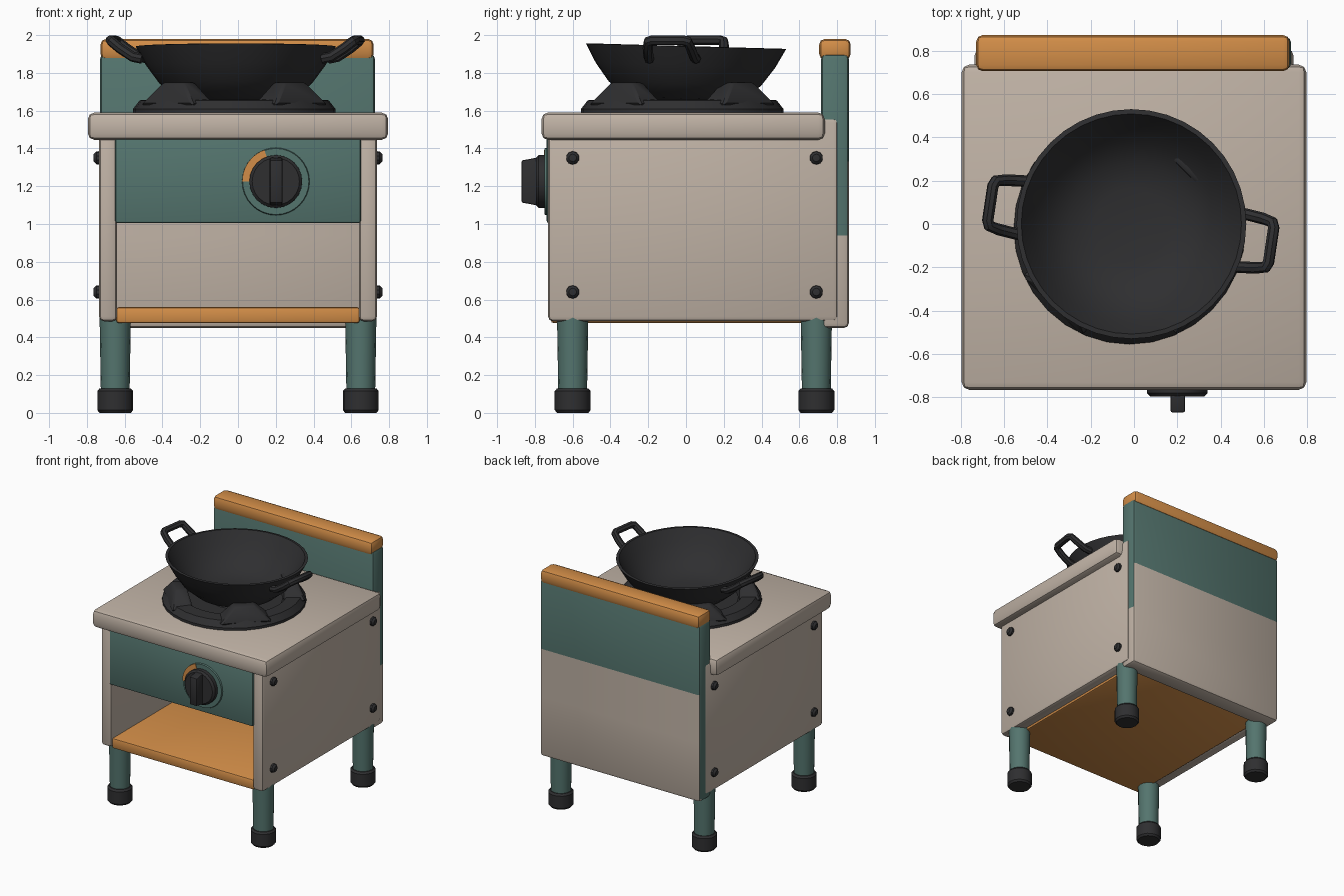
import bpy, bmesh, math
from mathutils import Matrix, Vector

if "Cube" in bpy.data.objects:
    bpy.data.objects.remove(bpy.data.objects["Cube"])


def material(name, rgb):
    m = bpy.data.materials.new(name)
    m.diffuse_color = (*rgb, 1)
    m.use_nodes = True
    m.node_tree.nodes["Principled BSDF"].inputs["Base Color"].default_value = m.diffuse_color
    return m


BEIGE = material("warm_beige", (0.53, 0.45, 0.38))
TEAL = material("muted_teal", (0.088, 0.176, 0.155))
ORANGE = material("wood_orange", (0.65, 0.27, 0.065))
BLACK = material("cast_black", (0.028, 0.028, 0.03))


def finish(name, bm, mats, smooth=35):
    bmesh.ops.recalc_face_normals(bm, faces=bm.faces)
    me = bpy.data.meshes.new(name)
    bm.to_mesh(me)
    bm.free()
    for m in mats:
        me.materials.append(m)
    ob = bpy.data.objects.new(name, me)
    bpy.context.collection.objects.link(ob)
    bpy.ops.object.select_all(action='DESELECT')
    bpy.context.view_layer.objects.active = ob
    ob.select_set(True)
    bpy.ops.object.shade_smooth_by_angle(angle=math.radians(smooth))
    return ob


def box_bm(lo, hi, bevel=0.02, segs=2):
    bm = bmesh.new()
    bmesh.ops.create_cube(bm, size=1)
    for v in bm.verts:
        v.co = Vector(lo[i] if v.co[i] < 0 else hi[i] for i in range(3))
    if bevel:
        bmesh.ops.bevel(bm, geom=bm.edges[:], offset=bevel, segments=segs,
                        profile=0.5, affect='EDGES')
    return bm


def box(name, lo, hi, mat, bevel=0.02):
    return finish(name, box_bm(lo, hi, bevel), [mat])


def lathe(name, profile, mat, sides=24, matrix=Matrix(), closed=False):
    """Revolve (radius, height) points about z, then place with matrix."""
    bm = bmesh.new()
    vs = [bm.verts.new((r, 0, z)) for r, z in profile]
    pairs = list(zip(vs, vs[1:])) + ([(vs[-1], vs[0])] if closed else [])
    es = [bm.edges.new(p) for p in pairs]
    bmesh.ops.spin(bm, geom=vs + es, cent=(0, 0, 0), axis=(0, 0, 1),
                   angle=2 * math.pi, steps=sides, use_merge=True)
    bmesh.ops.remove_doubles(bm, verts=bm.verts, dist=1e-5)
    bmesh.ops.transform(bm, matrix=matrix, verts=bm.verts)
    return finish(name, bm, [mat])


# Body: counter, side walls, shelf and control panel
box("countertop", (-0.795, -0.765, 1.445), (0.795, 0.735, 1.59), BEIGE, 0.035)
for s, side in ((-1, "left"), (1, "right")):
    x = sorted((s * 0.64, s * 0.735))
    box(side + "_wall", (x[0], -0.73, 0.485), (x[1], 0.805, 1.56), BEIGE, 0.025)
box("shelf", (-0.645, -0.715, 0.475), (0.645, 0.76, 0.56), ORANGE, 0.015)
box("control_panel", (-0.65, -0.738, 1.005), (0.65, -0.62, 1.46), TEAL, 0.012)

# Back panel: teal above, beige below, teal strips down the ends
bm = box_bm((-0.73, 0.715, 0.45), (0.725, 0.862, 1.9), 0.025)
for z in (0.94, 1.33):
    bmesh.ops.bisect_plane(bm, geom=bm.verts[:] + bm.edges[:] + bm.faces[:],
                           plane_co=(0, 0, z), plane_no=(0, 0, 1))
bm.normal_update()
for f in bm.faces:
    z, nx = f.calc_center_median().z, f.normal.x
    f.material_index = int(z > 1.33 or nx < -0.9 or (nx > 0.9 and z > 0.94))
finish("back_panel", bm, [BEIGE, TEAL])
box("back_rail", (-0.728, 0.705, 1.87), (0.718, 0.872, 1.98), ORANGE, 0.03)

# Legs, feet and side bolts
for s, side in ((-1, "left"), (1, "right")):
    for y, end in ((-0.6, "front"), (0.69, "rear")):
        at = Matrix.Translation((s * 0.65, y, 0))
        lathe(f"{end}_{side}_leg", [(0, 0.1), (0.076, 0.1), (0.083, 0.52), (0, 0.52)],
              TEAL, 16, at)
        lathe(f"{end}_{side}_foot", [(0, 0), (0.083, 0), (0.095, 0.015), (0.095, 0.115),
                                     (0.083, 0.13), (0, 0.13)], BLACK, 16, at)
        for z, level in ((1.35, "upper"), (0.64, "lower")):
            m = (Matrix.Translation((s * 0.73, y, z))
                 @ Matrix.Rotation(s * math.pi / 2, 4, 'Y'))
            lathe(f"{level}_{end}_{side}_bolt",
                  [(0, 0), (0.036, 0), (0.034, 0.02), (0.02, 0.034), (0, 0.036)],
                  BLACK, 10, m)

# Control knob with its backing disc, grip and dial mark
KNOB = Matrix.Translation((0.2, -0.735, 1.225)) @ Matrix.Rotation(math.pi / 2, 4, 'X')
lathe("knob_backplate", [(0, 0), (0.18, 0), (0.175, 0.014), (0, 0.014)], TEAL, 32, KNOB)
lathe("knob", [(0, 0.01), (0.14, 0.01), (0.14, 0.045), (0.125, 0.06), (0, 0.06)],
      BLACK, 24, KNOB)
bm = box_bm((0.168, -0.87, 1.095), (0.236, -0.76, 1.355), 0.01)
for v in bm.verts:
    if v.co.y < -0.83:
        v.co.z = 1.225 + (v.co.z - 1.225) * 0.87
finish("knob_grip", bm, [BLACK])
bm = bmesh.new()
rows = []
for i in range(11):
    a = math.radians(110 + 7 * i)
    rows.append([bm.verts.new(KNOB @ Vector((r * math.cos(a), r * math.sin(a), h)))
                 for r, h in ((0.138, 0.008), (0.178, 0.008), (0.178, 0.018), (0.138, 0.018))])
for a, b in zip(rows, rows[1:]):
    for k in range(4):
        bm.faces.new((a[k], a[k - 1], b[k - 1], b[k]))
bm.faces.new(rows[0])
bm.faces.new(rows[-1])
finish("dial_mark", bm, [ORANGE])

# Burner ring, inner burner head and four wok supports
CENTRE = Matrix.Translation((-0.02, -0.02, 0))
lathe("burner_ring", [(0, 1.58), (0.535, 1.58), (0.535, 1.61), (0.5, 1.655),
                      (0.4, 1.66), (0.36, 1.61), (0, 1.61)], BLACK, 32, CENTRE)
lathe("burner_head", [(0, 1.6), (0.2, 1.6), (0.17, 1.63), (0, 1.63)], BLACK, 20, CENTRE)
for i in range(4):
    bm = bmesh.new()
    bmesh.ops.create_cube(bm, size=1)
    for v in bm.verts:
        top = v.co.z > 0
        r = (0.46 if top else 0.51) if v.co.x > 0 else (0.37 if top else 0.34)
        v.co = (r, math.copysign(0.08 if top else 0.2, v.co.y), 1.75 if top else 1.63)
    bmesh.ops.bevel(bm, geom=bm.edges[:], offset=0.012, segments=1, affect='EDGES')
    turn = CENTRE @ Matrix.Rotation(math.pi / 4 + i * math.pi / 2, 4, 'Z')
    bmesh.ops.transform(bm, matrix=turn, verts=bm.verts)
    finish(f"wok_support_{i + 1}", bm, [BLACK])

# Wok bowl, tipped slightly to the back
tilt = (Matrix.Translation((-0.012, 0, 1.937)) @ Matrix.Rotation(-0.028, 4, 'X')
        @ Matrix.Translation((0, 0, -1.937)))
lathe("wok_bowl", [(0, 1.635), (0.2, 1.64), (0.31, 1.665), (0.405, 1.745), (0.475, 1.84),
                   (0.53, 1.94), (0.508, 1.942), (0.455, 1.85), (0.385, 1.765),
                   (0.29, 1.69), (0.17, 1.663), (0, 1.658)], BLACK, 40, tilt)

# Wok handles
for base, side in ((180, "left"), (0, "right")):
    m = Matrix.Translation((-0.015, 0, 0)) @ Matrix.Rotation(math.radians(base - 8.5), 4, 'Z')
    half = [(0.48, 0.125, 1.875), (0.53, 0.122, 1.885), (0.6, 0.115, 1.93),
            (0.645, 0.105, 1.966), (0.655, 0.08, 1.973)]
    path = half + [(x, -y, z) for x, y, z in reversed(half)]
    cu = bpy.data.curves.new(side + "_wok_handle", 'CURVE')
    cu.dimensions = '3D'
    cu.bevel_depth = 0.027
    cu.bevel_resolution = 2
    cu.use_fill_caps = True
    sp = cu.splines.new('POLY')
    sp.points.add(len(path) - 1)
    for p, co in zip(sp.points, path):
        p.co = (*(m @ Vector(co)), 1)
    cu.materials.append(BLACK)
    ob = bpy.data.objects.new(side + "_wok_handle", cu)
    bpy.context.collection.objects.link(ob)
    bpy.ops.object.select_all(action='DESELECT')
    bpy.context.view_layer.objects.active = ob
    ob.select_set(True)
    bpy.ops.object.convert(target='MESH')
    bpy.ops.object.shade_smooth_by_angle(angle=math.radians(40))
